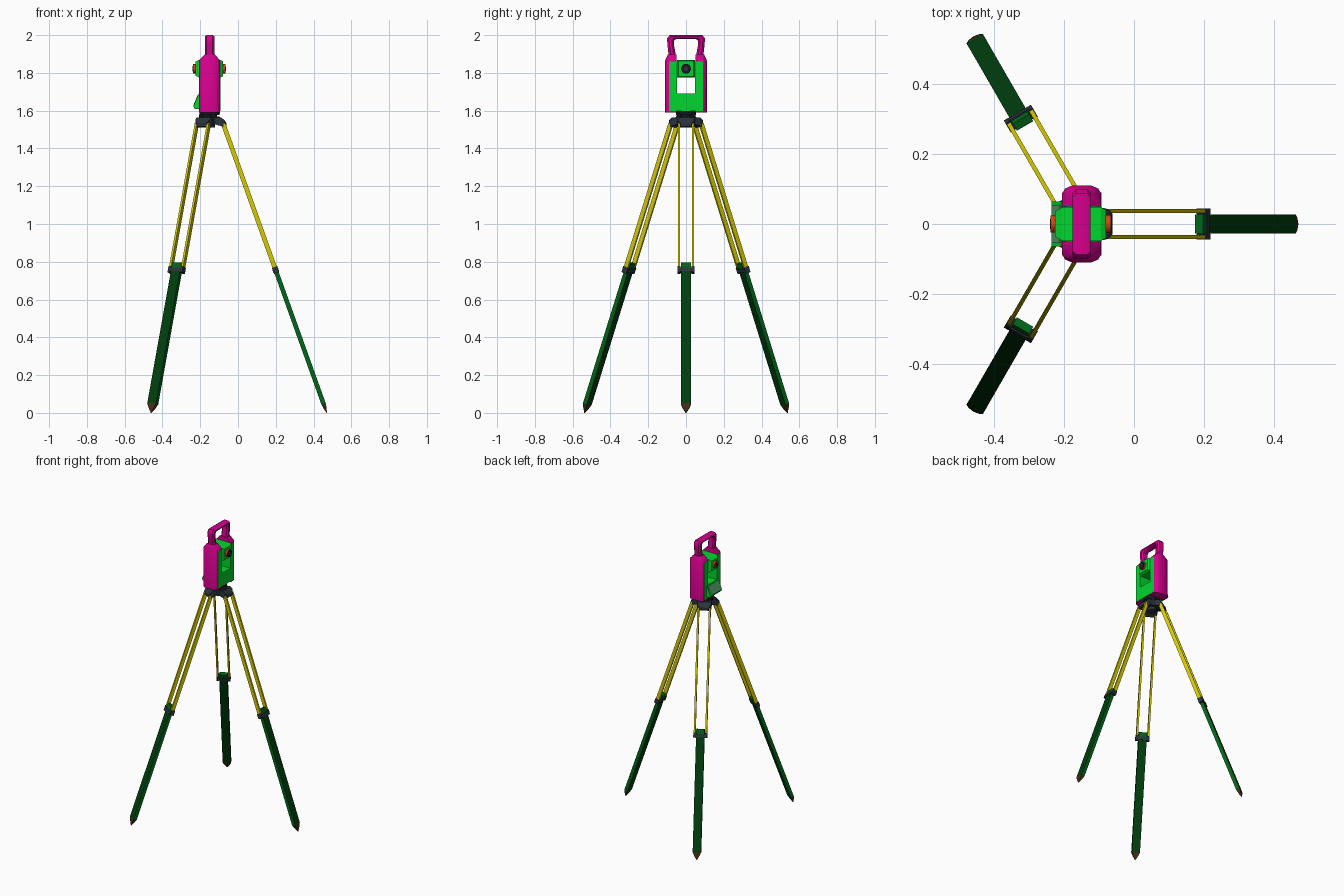
import bpy, bmesh, math
from mathutils import Vector, Matrix

if "Cube" in bpy.data.objects:
    bpy.data.objects.remove(bpy.data.objects["Cube"])

CX = -0.15  # vertical axis of the tripod


def material(name, rgb):
    m = bpy.data.materials.new(name)
    m.use_nodes = True
    m.diffuse_color = (*rgb, 1)
    m.node_tree.nodes["Principled BSDF"].inputs["Base Color"].default_value = (*rgb, 1)
    return m


MAGENTA = material("magenta", (0.67, 0.0, 0.27))
GREEN = material("bright green", (0.0, 0.68, 0.028))
LEG_GREEN = material("mid green", (0.0, 0.13, 0.01))
DEEP_GREEN = material("deep green", (0.0, 0.048, 0.004))
YELLOW = material("yellow", (0.68, 0.6, 0.0))
GREY = material("slate grey", (0.024, 0.033, 0.045))
BROWN = material("steel brown", (0.06, 0.026, 0.008))
BLACK = material("black", (0.008, 0.008, 0.014))
ORANGE = material("orange", (0.65, 0.06, 0.004))
SCREEN = material("screen green", (0.1, 0.38, 0.15))


def loft(name, rings, mat, matrix=Matrix(), smooth=False):
    """Skin a series of equal rings and cap both ends; origin is the tripod axis."""
    bm = bmesh.new()
    loops = [[bm.verts.new(Vector(p)) for p in ring] for ring in rings]
    n = len(loops[0])
    for a, b in zip(loops, loops[1:]):
        for i in range(n):
            bm.faces.new((a[i], a[(i + 1) % n], b[(i + 1) % n], b[i]))
    bm.faces.new(loops[0])
    bm.faces.new(loops[-1])
    bmesh.ops.recalc_face_normals(bm, faces=bm.faces)
    mesh = bpy.data.meshes.new(name)
    bm.to_mesh(mesh)
    bm.free()
    mesh.materials.append(mat)
    ob = bpy.data.objects.new(name, mesh)
    bpy.context.collection.objects.link(ob)
    ob.matrix_world = Matrix.Translation((CX, 0, 0)) @ matrix
    if smooth:
        bpy.ops.object.select_all(action="DESELECT")
        ob.select_set(True)
        bpy.context.view_layer.objects.active = ob
        bpy.ops.object.shade_smooth_by_angle(angle=math.radians(40))
    return ob


def box(name, x, y, z, mat, matrix=Matrix()):
    rings = [[(x[0], y[0], h), (x[1], y[0], h), (x[1], y[1], h), (x[0], y[1], h)] for h in z]
    return loft(name, rings, mat, matrix)


def circle(r, sides=24):
    return [(r * math.cos(math.tau * i / sides), r * math.sin(math.tau * i / sides)) for i in range(sides)]


def disc(name, r, z0, z1, mat, matrix=Matrix(), r1=None):
    rings = [[(x, y, z) for x, y in circle(q)] for q, z in ((r, z0), (r1 or r, z1))]
    return loft(name, rings, mat, matrix, True)


def barrel(name, r, x0, x1, z, mat):
    rings = [[(x, a, z + b) for a, b in circle(r)] for x in (x0, x1)]
    return loft(name, rings, mat, smooth=True)


# ---- Tripod: one leg frame, z running down the leg, used three times ----
foot, hinge = Vector((0.62, 0, 0)), Vector((0.072, 0, 1.53))
down = (foot - hinge).normalized()
length = (foot - hinge).length
side = Vector((0, 1, 0))
frame = Matrix((side.cross(down), side, down)).transposed().to_4x4()
frame.translation = hinge
clamp = 0.5 * length

for n, angle in enumerate((0, 120, 240), 1):
    turn = Matrix.Rotation(math.radians(angle), 4, "Z")
    leg = turn @ frame

    # Upper rods and their end sockets
    for s, label in ((1, "left"), (-1, "right")):
        y = sorted((s * 0.031, s * 0.043))
        box(f"leg_{n}_{label}_rod", (-0.012, 0.012), y, (0, clamp + 0.01), YELLOW, leg)
        y = sorted((s * 0.029, s * 0.045))
        box(f"leg_{n}_{label}_socket", (-0.015, 0.015), y, (clamp - 0.008, clamp + 0.026), GREY, leg)

    # Lower leg: light edges, deep wide faces, light top end above the clamp
    box(f"leg_{n}_top_end", (-0.012, 0.012), (-0.027, 0.027), (clamp - 0.03, clamp + 0.005), LEG_GREEN, leg)
    lower = box(f"leg_{n}_lower", (-0.012, 0.012), (-0.027, 0.027), (clamp + 0.005, length - 0.05),
                LEG_GREEN, leg)
    lower.data.materials.append(DEEP_GREEN)
    for face in lower.data.polygons:
        face.material_index = int(abs(face.normal.x) > 0.5)
    box(f"leg_{n}_clamp", (-0.016, 0.016), (-0.034, 0.034), (clamp, clamp + 0.02), GREY, leg)
    rings = [[(sx * w, sy * v, z) for sx, sy in ((-1, -1), (1, -1), (1, 1), (-1, 1))]
             for w, v, z in ((0.0121, 0.0272, length - 0.052), (0.009, 0.018, length - 0.03),
                             (0.001, 0.002, length))]
    loft(f"leg_{n}_shoe", rings, BROWN, leg)

    # Hinge block sloping out from the head, its outer end narrower
    rings = [[(r, -w, lo), (r, w, lo), (r, w, hi), (r, -w, hi)]
             for r, w, lo, hi in ((0.02, 0.045, 1.53, 1.563), (0.062, 0.046, 1.518, 1.563),
                                  (0.078, 0.042, 1.51, 1.55), (0.088, 0.03, 1.517, 1.535))]
    loft(f"leg_{n}_hinge", rings, GREY, turn)

    # Levelling screw
    screw = turn @ Matrix.Rotation(math.pi / 3, 4, "Z") @ Matrix.Translation((0.04, 0, 0))
    disc(f"levelling_screw_{n}", 0.016, 1.562, 1.58, BLACK, screw)

# ---- Head and levelling base ----
disc("tripod_head", 0.056, 1.53, 1.566, GREY)
disc("centre_screw", 0.028, 1.51, 1.54, GREY)
disc("base_lower_plate", 0.052, 1.56, 1.57, BROWN)
disc("base_core", 0.04, 1.565, 1.582, BLACK)
disc("base_upper_plate", 0.052, 1.577, 1.602, BLACK, r1=0.056)

# ---- Instrument frame: U shape with an open gap under the telescope ----
box("body_base", (-0.057, 0.057), (-0.09, 0.09), (1.597, 1.69), GREEN)

half = [(0.056, 0.05), (0.056, 0.088), (0.047, 0.102), (0.028, 0.11)]
outline = half + [(-x, y) for x, y in reversed(half)]
neck_half = [(0.026, 0.05), (0.026, 0.086), (0.022, 0.092), (0.014, 0.096)]
neck = neck_half + [(-x, y) for x, y in reversed(neck_half)]

for s, label in ((1, "left"), (-1, "right")):
    box(f"{label}_standard", (-0.057, 0.057), sorted((s * 0.048, s * 0.09)), (1.68, 1.86), GREEN)
    # Side cover with shoulder tapering to the handle
    rings = [[(x, s * y, z) for x, y in ring]
             for ring, z in ((outline, 1.59), (outline, 1.866), (neck, 1.898))]
    loft(f"{label}_side_cover", rings, MAGENTA, smooth=True)

# Carrying handle swept through outer/inner point pairs
pairs = [((0.091, 1.885), (0.052, 1.885)), ((0.099, 1.955), (0.063, 1.945)),
         ((0.1, 1.983), (0.064, 1.97)), ((0.087, 2.0), (0.053, 1.979))]
pairs += [((-a[0], a[1]), (-b[0], b[1])) for a, b in reversed(pairs)]
section = [(0.016, 0), (0.026, 0.3), (0.026, 0.7), (0.016, 1)]
section += [(-x, t) for x, t in reversed(section)]
rings = [[(x, a[0] + (b[0] - a[0]) * t, a[1] + (b[1] - a[1]) * t) for x, t in section]
         for a, b in pairs]
loft("carrying_handle", rings, MAGENTA, smooth=True)

# ---- Telescope ----
TZ = 1.822
rings = [[(x, sy * w, TZ + sz * w) for sy, sz in ((-1, -1), (1, -1), (1, 1), (-1, 1))]
         for x, w in ((-0.076, 0.036), (-0.056, 0.0475), (0.056, 0.0475), (0.07, 0.04))]
loft("telescope_body", rings, GREEN)
barrel("objective_ring", 0.026, 0.06, 0.083, TZ, ORANGE)
barrel("objective_face", 0.0255, 0.078, 0.085, TZ, BLACK)
barrel("objective_lens", 0.012, 0.08, 0.086, TZ, GREY)
barrel("eyepiece_ring", 0.024, -0.089, -0.06, TZ, ORANGE)
barrel("eyepiece_lens", 0.014, -0.091, -0.08, TZ, BLACK)

# ---- Control panel wedge with its screen ----
wedge = [(-0.05, 1.69), (-0.058, 1.69), (-0.086, 1.624), (-0.08, 1.61), (-0.05, 1.61)]
loft("control_panel", [[(x, y, z) for x, z in wedge] for y in (-0.065, 0.065)], GREEN)
plate = [(-0.06, 1.684), (-0.063, 1.684), (-0.0865, 1.628), (-0.083, 1.628)]
loft("panel_screen", [[(x, y, z) for x, z in plate] for y in (-0.055, 0.055)], SCREEN)
